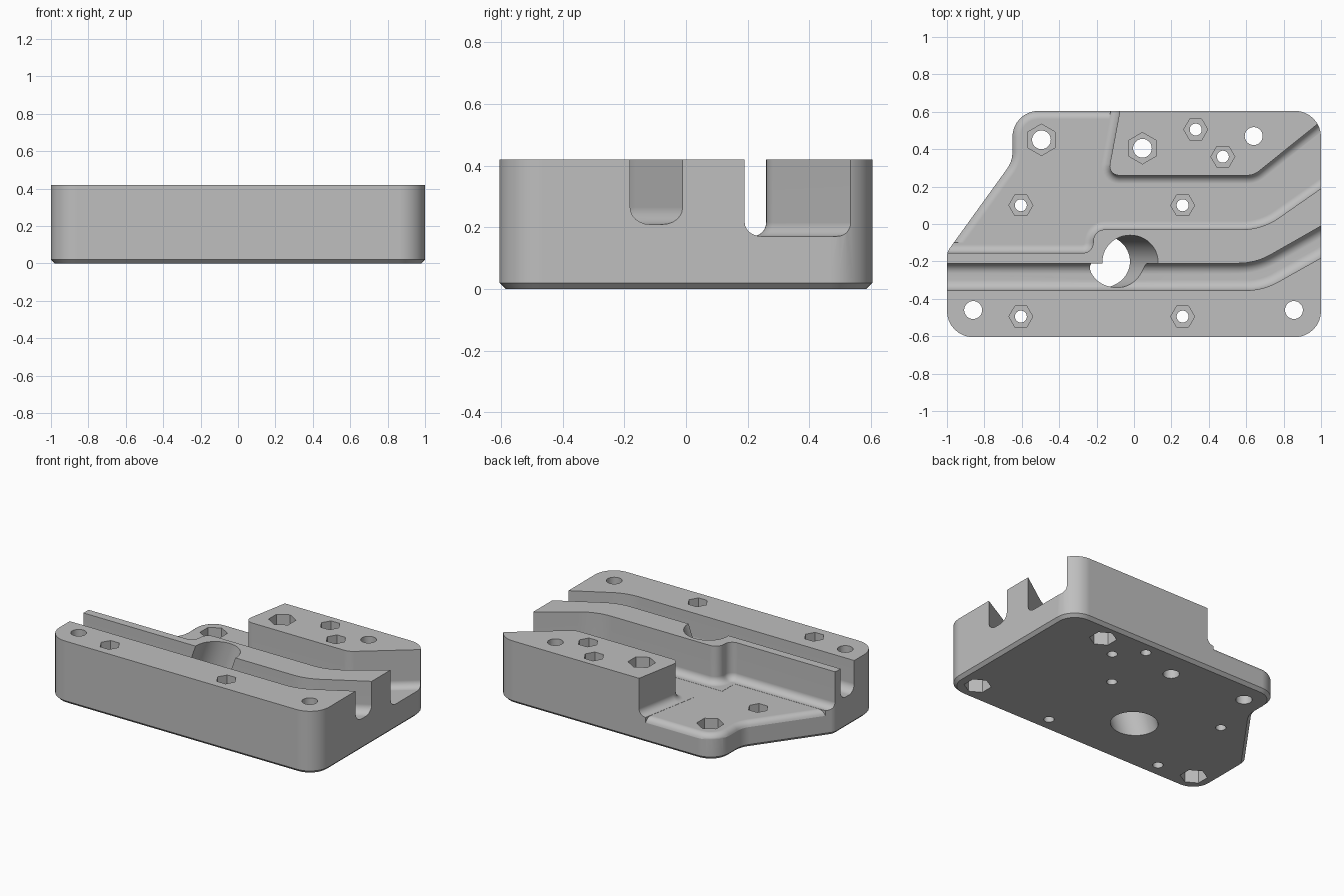
import bpy
import bmesh
import math
from mathutils import Vector

cube = bpy.data.objects.get("Cube")
if cube:
    bpy.data.objects.remove(cube, do_unlink=True)

TOP = 0.42
FLOOR = 0.17
DEEP = -0.1
HIGH = 0.6


def rounded(points, steps=8):
    """Outline from (x, y) or (x, y, corner radius) points."""
    out = []
    for i, pt in enumerate(points):
        p = Vector(pt[:2])
        if len(pt) == 2:
            out.append(p)
            continue
        u = (Vector(points[i - 1][:2]) - p).normalized()
        v = (Vector(points[(i + 1) % len(points)][:2]) - p).normalized()
        half = u.angle(v) / 2
        c = p + (u + v).normalized() * (pt[2] / math.sin(half))
        s = p + u * (pt[2] / math.tan(half)) - c
        e = p + v * (pt[2] / math.tan(half)) - c
        start = math.atan2(s.y, s.x)
        turn = math.atan2(e.y, e.x) - start
        turn = (turn + math.pi) % (2 * math.pi) - math.pi
        for k in range(steps + 1):
            a = start + turn * k / steps
            out.append(c + Vector((math.cos(a), math.sin(a))) * pt[2])
    return out


def ngon(x, y, r, sides, turn=0.0):
    angles = [turn + 2 * math.pi * k / sides for k in range(sides)]
    return [Vector((x + r * math.cos(a), y + r * math.sin(a))) for a in angles]


def prism(name, outline, z0, z1, bevel=0.0, bevel_z=None, segments=1, lean=0.0):
    """Extruded outline, with one rim optionally bevelled."""
    bm = bmesh.new()
    face = bm.faces.new([bm.verts.new((p.x, p.y, z0)) for p in outline])
    ext = bmesh.ops.extrude_face_region(bm, geom=[face])
    for v in ext["geom"]:
        if isinstance(v, bmesh.types.BMVert):
            v.co.z = z1
    bmesh.ops.recalc_face_normals(bm, faces=bm.faces)
    if bevel:
        rim = [e for e in bm.edges if all(abs(v.co.z - bevel_z) < 1e-5 for v in e.verts)]
        bmesh.ops.bevel(bm, geom=rim, offset=bevel, segments=segments,
                        profile=0.5, affect='EDGES', clamp_overlap=False)
    for v in bm.verts:
        v.co.x += lean * v.co.z
    bmesh.ops.recalc_face_normals(bm, faces=bm.faces)
    mesh = bpy.data.meshes.new(name)
    bm.to_mesh(mesh)
    bm.free()
    obj = bpy.data.objects.new(name, mesh)
    bpy.context.collection.objects.link(obj)
    return obj


def cut(target, cutter):
    """Subtract the cutter for good and remove it."""
    cutter.hide_render = True
    mod = target.modifiers.new("cut", 'BOOLEAN')
    mod.operation = 'DIFFERENCE'
    mod.solver = 'EXACT'
    mod.object = cutter
    bpy.context.view_layer.objects.active = target
    bpy.ops.object.modifier_apply(modifier=mod.name)
    bpy.data.objects.remove(cutter, do_unlink=True)


# Main body with a chamfered underside
outline = rounded([(-1, -0.605, 0.14), (1, -0.605, 0.14), (1, 0.605, 0.14),
                   (-0.65, 0.605, 0.14), (-0.65, 0.335, 0.15), (-1, -0.15, 0.08)])
body = prism("mounting_block", outline, 0, TOP, 0.02, 0)

# Wide pocket between the rail and the back block, filleted at the floor
pocket = rounded([(-1.3, -0.155), (-0.22, -0.155, 0.055), (-0.215, -0.03, 0.06),
                  (0.685, -0.03, 0.35), (1.3, 0.4), (1.3, 0.79), (0.64, 0.26, 0.1),
                  (-0.14, 0.26, 0.05), (-0.02, 0.9), (-1.3, 0.9)])
low = FLOOR + 0.001
cut(body, prism("pocket_cutter", pocket, low, HIGH, 0.045, low, 6))

# Rounded outer edge of the pocket floor
edge = rounded([(-1.3, -0.1), (-0.29, -0.1), (-0.29, 0.03), (0.1, 0.03),
                (0.1, 0.2), (-0.2, 0.2), (-0.07, 0.9), (-1.3, 0.9)])
edge_cutter = prism("edge_cutter", edge, 0.08, 0.3)
slab = prism("edge_slab", [p * 1.002 for p in outline], 0, FLOOR, 0.045, FLOOR, 6)
cut(edge_cutter, slab)
cut(body, edge_cutter)

# Long round-bottomed groove with a bend
groove = rounded([(-1.3, -0.355), (0.69, -0.355, 0.35), (1.3, -0.013),
                  (1.3, 0.16), (0.65, -0.21, 0.35), (-1.3, -0.21)])
cut(body, prism("groove_cutter", groove, 0.21, HIGH, 0.055, 0.21, 6))

# Leaning centre bore
bore = [Vector((-0.17 + p.x * 1.06, p.y - 0.2)) for p in ngon(0, 0, 0.14, 56)]
cut(body, prism("bore_cutter", bore, DEEP, HIGH, lean=0.357))


def bolt(x, y, hole, nut, turn, z0, z1):
    """Through hole with a hexagonal nut recess."""
    cut(body, prism("hole_cutter", ngon(x, y, hole, 32), DEEP, HIGH))
    cut(body, prism("nut_cutter", ngon(x, y, nut, 6, turn), z0, z1))


# Small bolts, recessed from above
for x, y, surface in [(0.33, 0.505, TOP), (0.475, 0.36, TOP),
                      (-0.605, -0.495, TOP), (0.26, -0.495, TOP),
                      (-0.605, 0.1, FLOOR), (0.26, 0.1, FLOOR)]:
    bolt(x, y, 0.032, 0.064, 0, surface - 0.09, HIGH)

# Large bolts, recessed from above
for x, y, surface in [(-0.495, 0.45, FLOOR), (0.045, 0.405, TOP)]:
    bolt(x, y, 0.05, 0.084, math.pi / 2, surface - 0.1, HIGH)

# Corner bolts, recessed from below
for x, y in [(-0.86, -0.46), (0.855, -0.46), (0.64, 0.47)]:
    bolt(x, y, 0.048, 0.084, math.pi / 2, DEEP, 0.1)

# Grey plastic
grey = bpy.data.materials.new("light_grey")
grey.use_nodes = True
colour = (0.52, 0.52, 0.52, 1)
grey.diffuse_color = colour
grey.node_tree.nodes["Principled BSDF"].inputs["Base Color"].default_value = colour
body.data.materials.clear()
body.data.materials.append(grey)
for poly in body.data.polygons:
    poly.material_index = 0

# Smooth curves, crisp edges
bpy.ops.object.select_all(action='DESELECT')
body.select_set(True)
bpy.context.view_layer.objects.active = body
bpy.ops.object.shade_smooth_by_angle(angle=math.radians(30))
normals = body.modifiers.new("even_normals", 'WEIGHTED_NORMAL')
normals.keep_sharp = True
